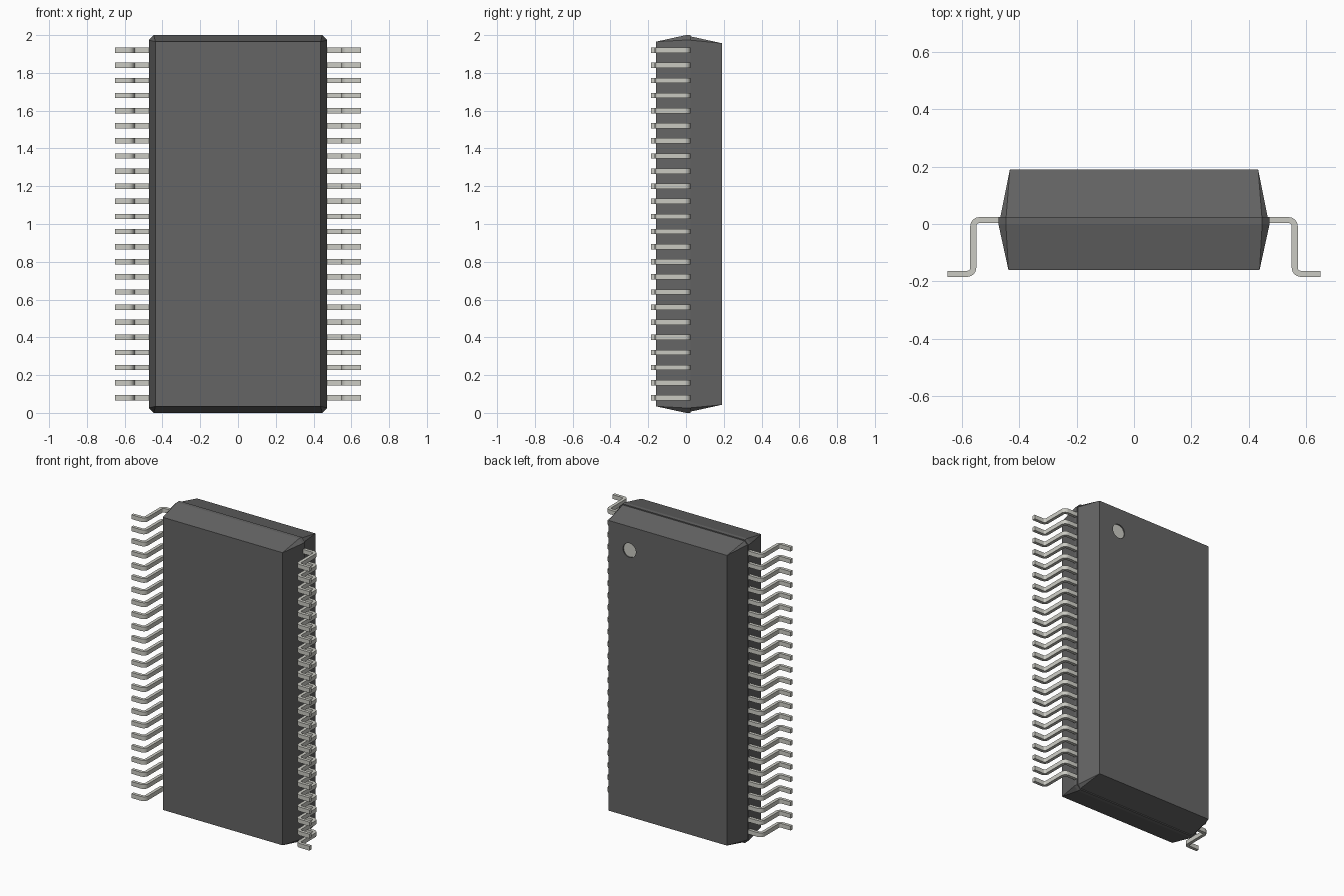
import bpy, bmesh
from math import sin, cos, pi, radians
from mathutils import Vector

if "Cube" in bpy.data.objects:
    bpy.data.objects.remove(bpy.data.objects["Cube"])


def material(name, rgb):
    m = bpy.data.materials.new(name)
    m.diffuse_color = (*rgb, 1)
    m.use_nodes = True
    m.node_tree.nodes["Principled BSDF"].inputs["Base Color"].default_value = m.diffuse_color
    return m


def make_object(name, bm, mat=None):
    bmesh.ops.remove_doubles(bm, verts=bm.verts[:], dist=1e-5)
    bmesh.ops.recalc_face_normals(bm, faces=bm.faces[:])
    me = bpy.data.meshes.new(name)
    bm.to_mesh(me)
    bm.free()
    ob = bpy.data.objects.new(name, me)
    bpy.context.collection.objects.link(ob)
    if mat:
        me.materials.append(mat)
    return ob


def loft(bm, rings):
    rows = [[bm.verts.new(p) for p in r] for r in rings]
    n = len(rows[0])
    for a, b in zip(rows, rows[1:]):
        for i in range(n):
            j = (i + 1) % n
            bm.faces.new((a[i], a[j], b[j], b[i]))
    bm.faces.new(rows[0])
    bm.faces.new(rows[-1])


def ring(y, hx, hz, c):
    # rectangle around the body centre with corners cut by c
    q = [(hx, hz - c), (hx - c, hz), (c - hx, hz), (-hx, hz - c),
         (-hx, c - hz), (c - hx, -hz), (hx - c, -hz), (hx, c - hz)]
    return [(x, y, z + 1) for x, z in q]


def cylinder(name, y0, y1, r, mat=None):
    bm = bmesh.new()
    loft(bm, [[(0.28 + r * cos(2 * pi * i / 32), y, 1.80 + r * sin(2 * pi * i / 32))
               for i in range(32)] for y in (y0, y1)])
    return make_object(name, bm, mat)


dark = material("dark_grey", (0.13, 0.13, 0.13))
metal = material("lead_metal", (0.60, 0.60, 0.55))

# Package body: tapered both ways from the parting belt
bm = bmesh.new()
loft(bm, [ring(-0.16, 0.437, 0.965, 0), ring(0.0, 0.472, 1.0, 0.026),
          ring(0.025, 0.472, 1.0, 0.026), ring(0.025, 0.465, 0.993, 0.02),
          ring(0.19, 0.432, 0.957, 0)])
body = make_object("body", bm, dark)

# Round orientation dimple near one corner of the back
cutter = cylinder("dimple_cutter", 0.18, 0.21, 0.047)
cutter.hide_render = True
cutter.hide_viewport = True
cutter.display_type = 'WIRE'
cut = body.modifiers.new("dimple", 'BOOLEAN')
cut.operation = 'DIFFERENCE'
cut.solver = 'EXACT'
cut.object = cutter
cylinder("dimple_floor", 0.175, 0.183, 0.0465, metal)

# Gull-wing lead: bent strip profile, then stacked and mirrored
T, R, W = 0.021, 0.0215, 0.028
top_y, foot_y, leg_x = 0.0135, -0.1735, 0.5595
path = [((0.44, top_y), (0, 1))]  # centreline point and its normal
for i in range(7):
    a = radians(90 - 15 * i)
    n = Vector((cos(a), sin(a)))
    path.append((Vector((leg_x - R, top_y - R)) + n * R, n))
for i in range(7):
    a = radians(180 + 15 * i)
    n = Vector((cos(a), sin(a)))
    path.append((Vector((leg_x + R, foot_y + R)) + n * R, -n))
path.append(((0.65, foot_y), (0, 1)))

bm = bmesh.new()
sections = []
for p, n in path:
    o, i = Vector(p) + Vector(n) * T / 2, Vector(p) - Vector(n) * T / 2
    z0, z1 = 0.08 - W / 2, 0.08 + W / 2
    sections.append([(o.x, o.y, z0), (o.x, o.y, z1), (i.x, i.y, z1), (i.x, i.y, z0)])
loft(bm, sections)
leads = make_object("leads", bm, metal)
bpy.context.view_layer.objects.active = leads
leads.select_set(True)
bpy.ops.object.shade_smooth_by_angle(angle=radians(30))
arr = leads.modifiers.new("stack", 'ARRAY')
arr.count = 24
arr.use_relative_offset = False
arr.use_constant_offset = True
arr.constant_offset_displace = (0, 0, 0.08)
leads.modifiers.new("both_sides", 'MIRROR').use_axis = (True, False, False)
